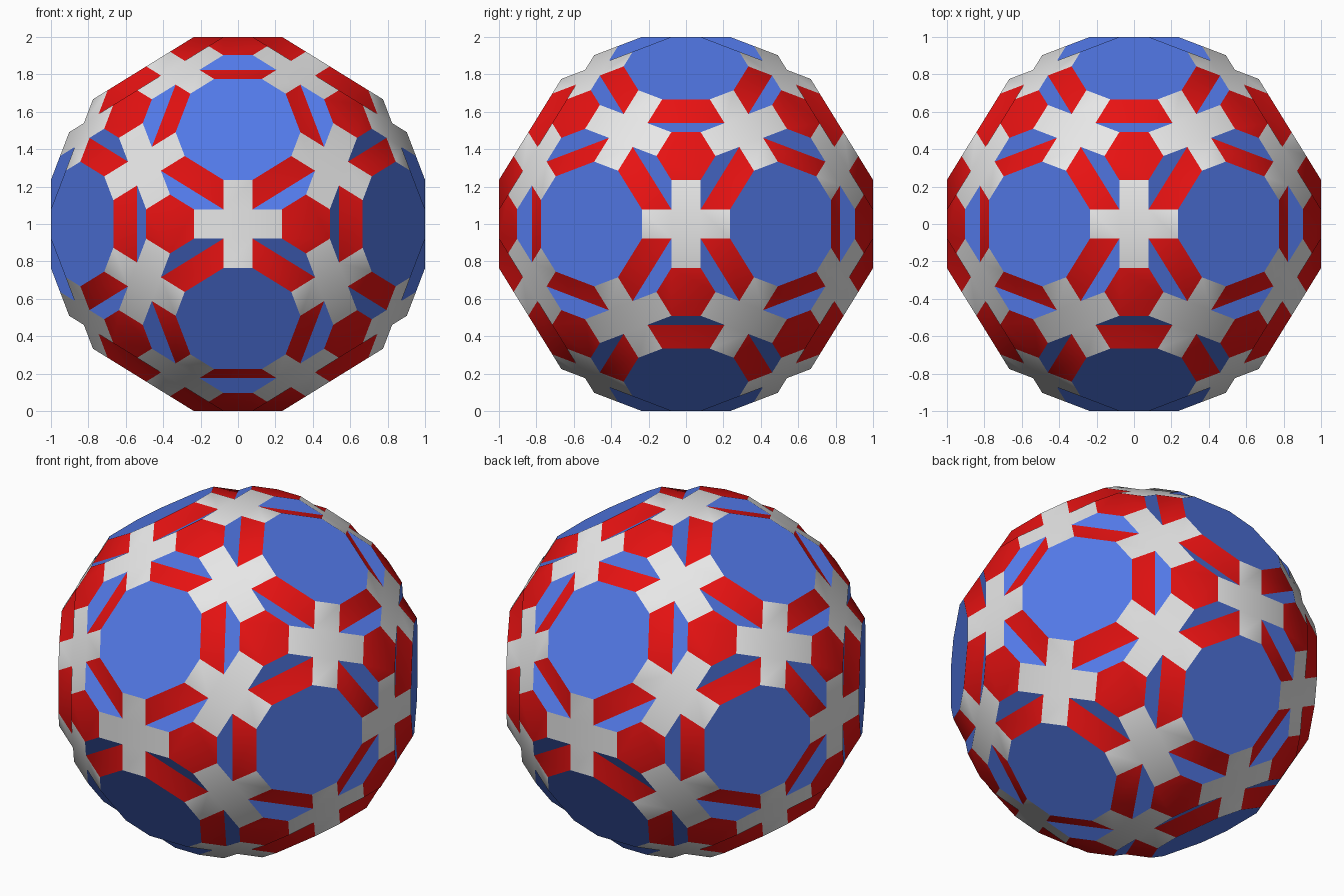
import bpy, bmesh, math
from collections import defaultdict
from itertools import combinations, product
from mathutils import Vector

if "Cube" in bpy.data.objects:
    bpy.data.objects.remove(bpy.data.objects["Cube"], do_unlink=True)

PHI = (1 + 5 ** 0.5) / 2
ARM = 0.236      # half length of each cross arm
HALF = 0.0787    # half width of each cross arm


def make_material(name, rgb):
    m = bpy.data.materials.new(name)
    m.use_nodes = True
    m.diffuse_color = (*rgb, 1)
    bsdf = next(n for n in m.node_tree.nodes if n.type == 'BSDF_PRINCIPLED')
    bsdf.inputs["Base Color"].default_value = (*rgb, 1)
    return m


materials = [make_material("white", (0.8, 0.8, 0.8)),
             make_material("red", (0.8, 0.006, 0.006)),
             make_material("blue", (0.085, 0.19, 0.8))]
WHITE, RED, BLUE = range(3)


def cyclic(x, y, z):
    return [Vector(p).normalized() for p in ((x, y, z), (z, x, y), (y, z, x))]


# Fivefold axes (decagons) and threefold axes (hexagons)
five, three = [], [Vector(p).normalized() for p in product((-1, 1), repeat=3)]
for a, b in product((-1, 1), repeat=2):
    five += cyclic(0, a * PHI, b)
    three += cyclic(a / PHI, b * PHI, 0)

bm = bmesh.new()
panels = defaultdict(list)


def add_face(verts, mat):
    """Convex face, wound counter-clockwise as seen from outside."""
    c = sum((v.co for v in verts), Vector()) / len(verts)
    n = c.normalized()
    e = (verts[0].co - c).normalized()
    f = n.cross(e)
    order = sorted(verts, key=lambda v: math.atan2((v.co - c).dot(f), (v.co - c).dot(e)))
    bm.faces.new(order).material_index = mat


# White crosses on the thirty twofold axes; their corners define every other panel
for i, j in combinations(range(12), 2):
    if five[i].dot(five[j]) < 0.4:
        continue
    n = (five[i] + five[j]).normalized()
    t = (five[i] - five[j]).normalized()
    s = n.cross(t)
    corner = {}
    for p, q in product((-1, 1), repeat=2):
        deca_end = bm.verts.new(n + t * p * ARM + s * q * HALF)
        notch = bm.verts.new(n + t * p * HALF + s * q * HALF)
        hexa_end = bm.verts.new(n + t * p * HALF + s * q * ARM)
        corner[p, q] = deca_end, notch, hexa_end
        f = i if p > 0 else j
        g = max(range(20), key=lambda k: three[k].dot(n + s * q * 0.38))
        panels["decagon", f, BLUE].append(deca_end)
        panels["hexagon", g, RED].append(hexa_end)
        panels["strip", (f, g), RED] += [deca_end, notch]
        panels["step", (f, g), BLUE] += [notch, hexa_end]
    add_face([c[1] for c in corner.values()], WHITE)
    for k in (-1, 1):
        add_face([*corner[k, -1][:2], *corner[k, 1][:2]], WHITE)
        add_face([*corner[-1, k][1:], *corner[1, k][1:]], WHITE)

# Decagons, hexagons, red strips and the blue steps between them
for (kind, key, mat), verts in panels.items():
    add_face(verts, mat)

bmesh.ops.translate(bm, verts=bm.verts, vec=(0, 0, 1))
mesh = bpy.data.meshes.new("panelled_ball")
bm.to_mesh(mesh)
bm.free()
for m in materials:
    mesh.materials.append(m)
ball = bpy.data.objects.new("panelled_ball", mesh)
bpy.context.collection.objects.link(ball)

# Soften the shallow joints, keep the steep ones sharp
bpy.ops.object.select_all(action='DESELECT')
ball.select_set(True)
bpy.context.view_layer.objects.active = ball
bpy.ops.object.shade_smooth_by_angle(angle=math.radians(30))
